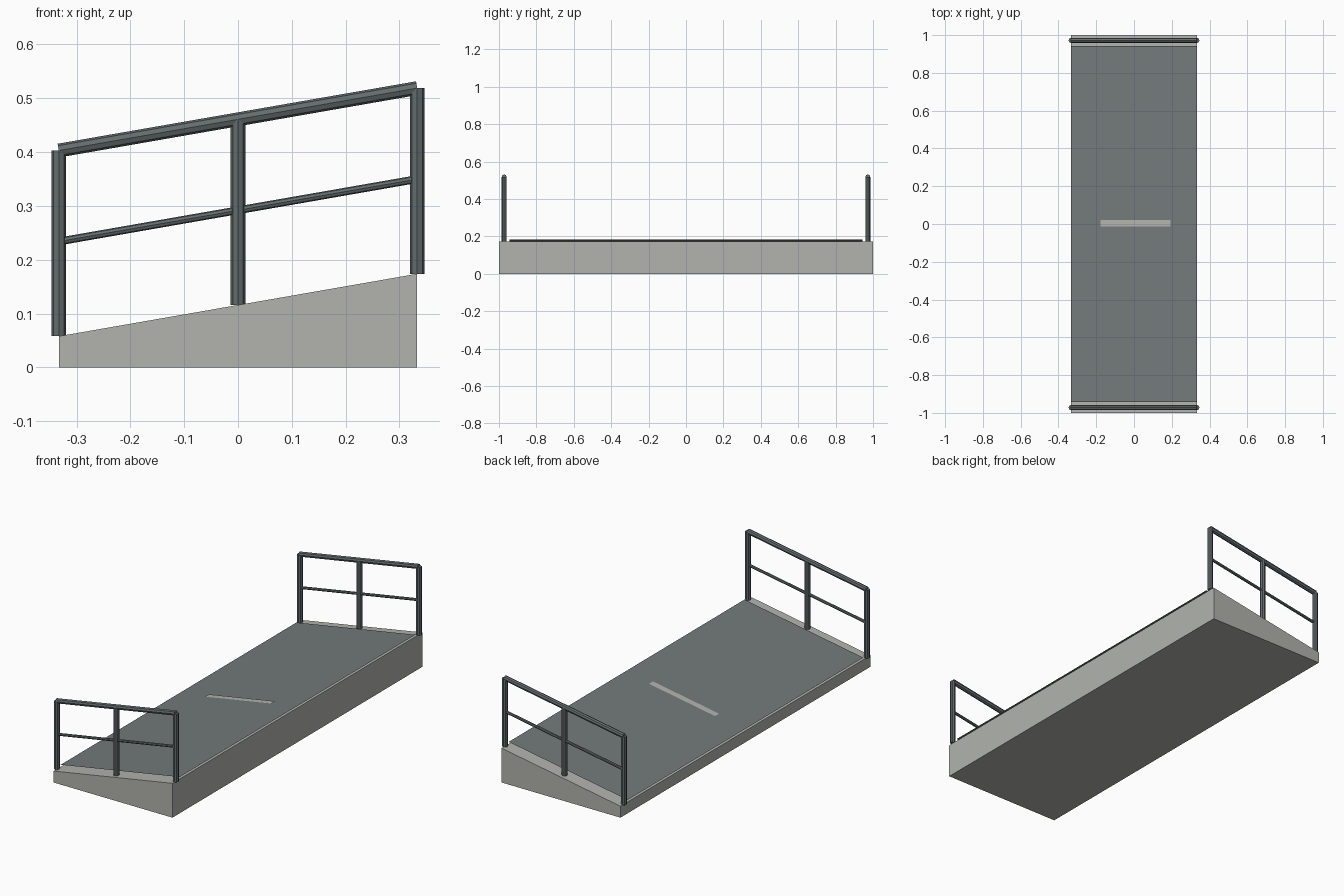
import bpy, bmesh, math
from mathutils import Vector

if "Cube" in bpy.data.objects:
    bpy.data.objects.remove(bpy.data.objects["Cube"])

HX, Z_LOW, Z_HIGH = 0.333, 0.058, 0.174   # half width and slope heights
POST_H, MID_H, RAIL_Y = 0.345, 0.176, 0.972


def slope(x):
    return Z_LOW + (Z_HIGH - Z_LOW) * (x + HX) / (2 * HX)


def srgb(*c):
    return tuple(((v / 255 + 0.055) / 1.055) ** 2.4 for v in c) + (1,)


def material(name, *c):
    m = bpy.data.materials.new(name)
    m.diffuse_color = srgb(*c)
    m.use_nodes = True
    m.node_tree.nodes["Principled BSDF"].inputs["Base Color"].default_value = m.diffuse_color
    return m


concrete = material("pale concrete", 178, 180, 174)
mat_grey = material("walkway grey", 115, 121, 121)
steel = material("dark steel", 100, 108, 108)


def add(name, bm, mat):
    bmesh.ops.recalc_face_normals(bm, faces=bm.faces)
    me = bpy.data.meshes.new(name)
    bm.to_mesh(me)
    bm.free()
    me.materials.append(mat)
    ob = bpy.data.objects.new(name, me)
    bpy.context.collection.objects.link(ob)
    return ob


def sheet(name, x0, x1, y0, y1, lift, mat):
    """Thin sheet lying parallel to the slope."""
    bm = bmesh.new()
    corners = [(x0, y0), (x1, y0), (x1, y1), (x0, y1)]
    bm.faces.new([bm.verts.new((x, y, slope(x) + lift)) for x, y in corners])
    bm.normal_update()
    add(name, bm, mat)


def tube(name, a, b, radius):
    """Eight-sided bar between two points."""
    a, b = Vector(a), Vector(b)
    bm = bmesh.new()
    bmesh.ops.create_cone(bm, cap_ends=True, segments=8, radius1=radius,
                          radius2=radius, depth=(b - a).length)
    ob = add(name, bm, steel)
    ob.rotation_euler = (0, math.atan2(b.x - a.x, b.z - a.z), 0)
    ob.location = (a + b) / 2


# Sloped base: wedge profile extruded along y
bm = bmesh.new()
profile = [(-HX, 0), (HX, 0), (HX, Z_HIGH), (-HX, Z_LOW)]
face = bm.faces.new([bm.verts.new((x, -1, z)) for x, z in profile])
ext = bmesh.ops.extrude_face_region(bm, geom=[face])
bmesh.ops.translate(bm, vec=(0, 2, 0),
                    verts=[v for v in ext["geom"] if isinstance(v, bmesh.types.BMVert)])
add("ramp_base", bm, concrete)

# Walking surface and its centre stripe
sheet("walkway_surface", -HX, HX, -0.943, 0.943, 0.01, mat_grey)
sheet("centre_stripe", -0.177, 0.193, -0.012, 0.02, 0.013, concrete)

# Handrails at both ends
for side, y in (("front", -RAIL_Y), ("back", RAIL_Y)):
    for label, x in (("low", -HX), ("middle", 0), ("high", HX)):
        tube(f"{side}_{label}_post", (x, y, slope(x)),
             (x, y, slope(x) + POST_H), 0.0135)
    for label, h, r in (("top_rail", POST_H, 0.0128), ("mid_rail", MID_H, 0.0072)):
        tube(f"{side}_{label}", (-HX, y, slope(-HX) + h),
             (HX, y, slope(HX) + h), r)
